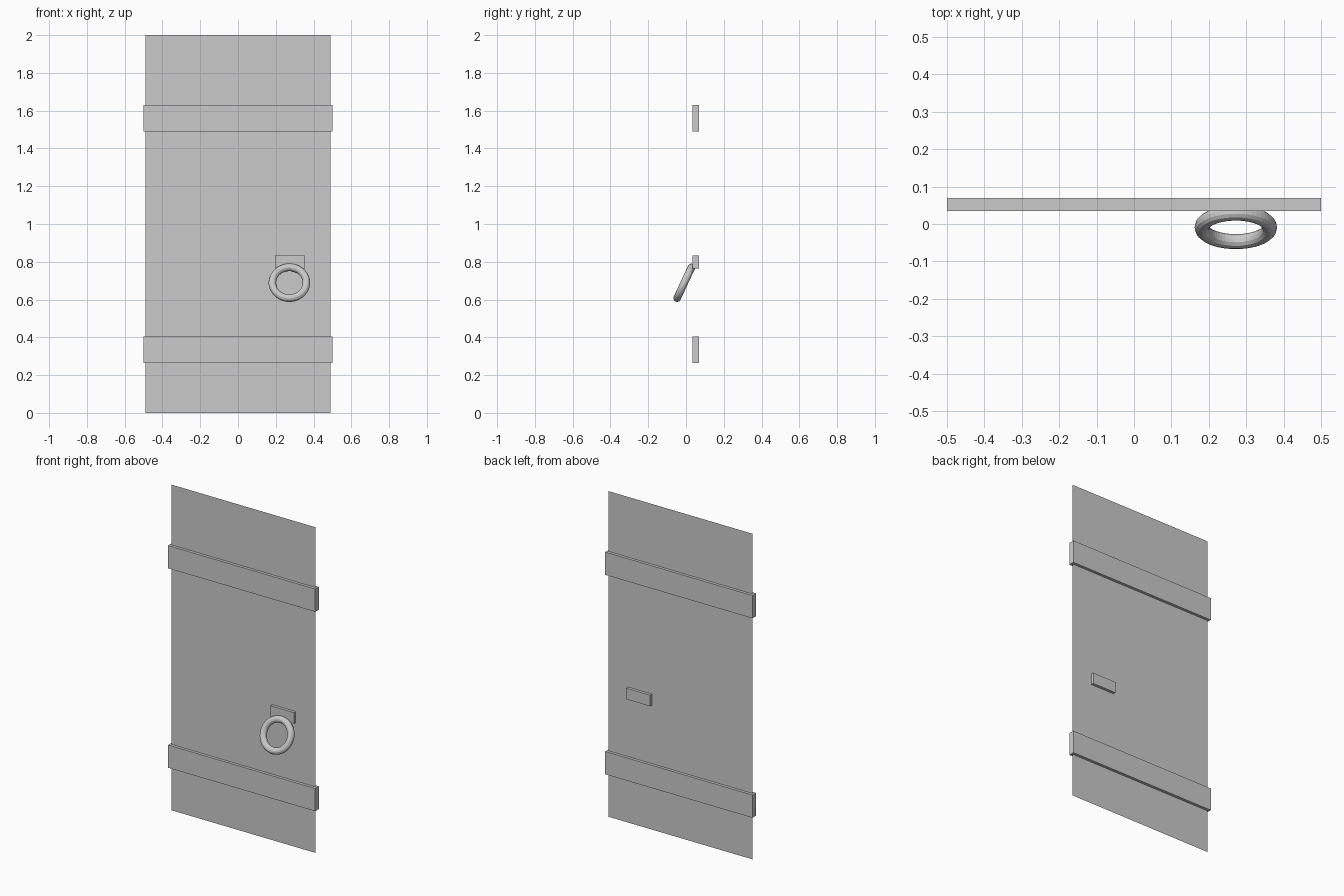
import bpy
from math import radians

if "Cube" in bpy.data.objects:
    bpy.data.objects.remove(bpy.data.objects["Cube"])

DOOR_Y = 0.0525


def box(name, centre, size):
    bpy.ops.mesh.primitive_cube_add(size=1, location=centre)
    ob = bpy.context.object
    ob.name = name
    ob.scale = size
    bpy.ops.object.transform_apply(location=False, rotation=False, scale=True)
    return ob


# Door panel: a single thin sheet facing the front
bpy.ops.mesh.primitive_plane_add(size=1, location=(0, DOOR_Y, 1),
                                 rotation=(radians(90), 0, 0))
panel = bpy.context.object
panel.name = "door_panel"
panel.scale = (0.98, 2, 1)
bpy.ops.object.transform_apply(location=False, rotation=True, scale=True)

# Cross straps, standing proud of both sides
for name, z in (("lower_strap", 0.335), ("upper_strap", 1.56)):
    box(name, (0, DOOR_Y, z), (1.0, 0.035, 0.14))

# Handle mount
box("handle_mount", (0.275, DOOR_Y, 0.798), (0.16, 0.035, 0.068))

# Ring handle, hanging out from the mount
bpy.ops.mesh.primitive_torus_add(major_radius=0.09, minor_radius=0.02,
                                 major_segments=48, minor_segments=12,
                                 location=(0.272, -0.009, 0.689),
                                 rotation=(radians(65), 0, 0))
bpy.context.object.name = "ring_handle"
